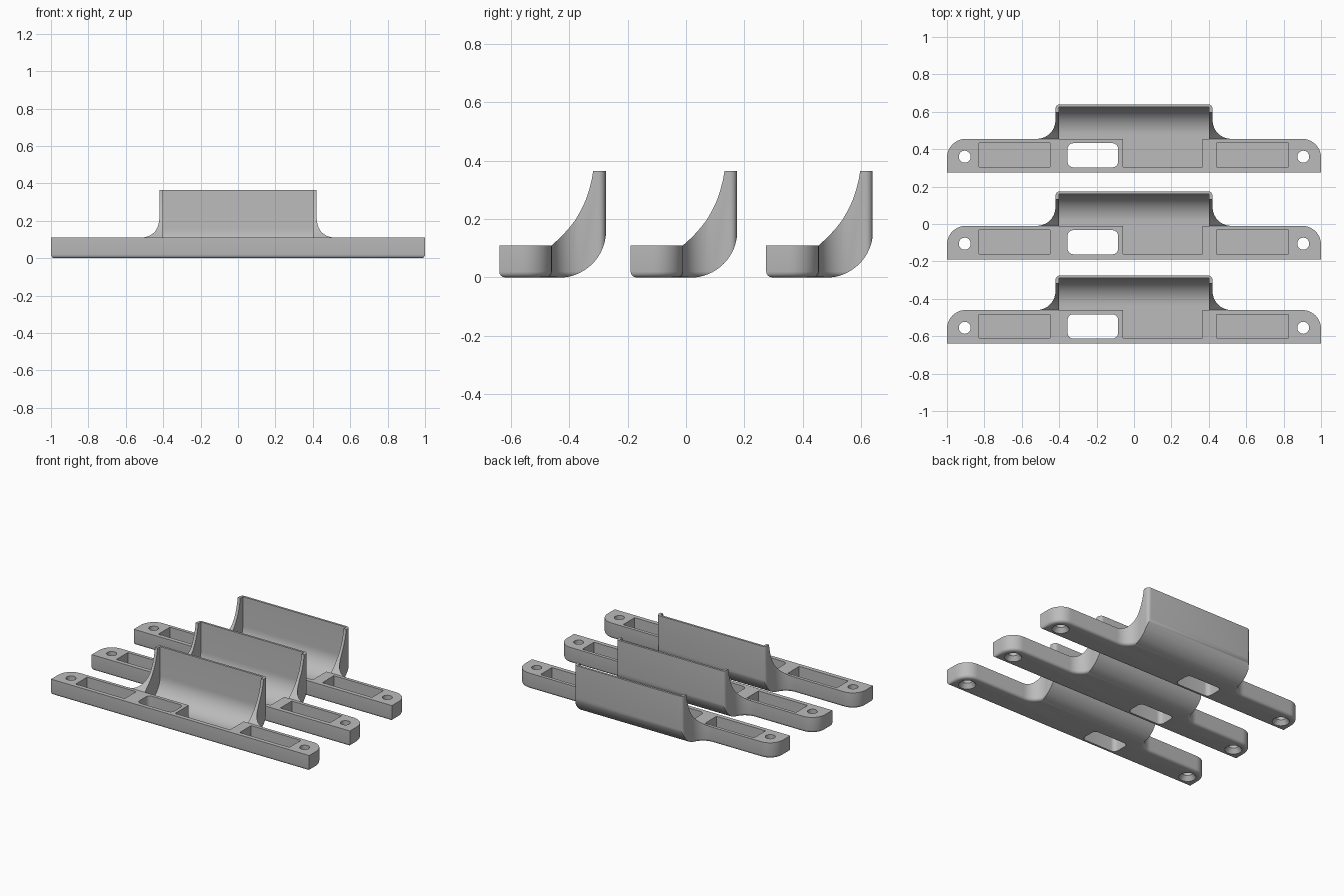
import bpy, bmesh, math
from mathutils import Vector

if "Cube" in bpy.data.objects:
    bpy.data.objects.remove(bpy.data.objects["Cube"])

grey = bpy.data.materials.new("plain_grey")
grey.diffuse_color = (0.5, 0.5, 0.5, 1)
grey.use_nodes = True
grey.node_tree.nodes["Principled BSDF"].inputs["Base Color"].default_value = grey.diffuse_color


def arc(cx, cy, r, a0, a1, n=10):
    return [(cx + r * math.cos(math.radians(a0 + (a1 - a0) * i / n)),
             cy + r * math.sin(math.radians(a0 + (a1 - a0) * i / n))) for i in range(n + 1)]


def prism(name, pts, axis, lo, hi, bottom_bevel=0):
    """Extrude a closed outline along z (points are x, y) or along x (points are y, z)."""
    bm = bmesh.new()
    place = (lambda p, t: (p[0], p[1], t)) if axis == 'z' else (lambda p, t: (t, p[0], p[1]))
    base = bm.faces.new([bm.verts.new(place(p, lo)) for p in pts])
    new = bmesh.ops.extrude_face_region(bm, geom=[base])['geom']
    shift = Vector((0, 0, hi - lo)) if axis == 'z' else Vector((hi - lo, 0, 0))
    bmesh.ops.translate(bm, vec=shift, verts=[g for g in new if isinstance(g, bmesh.types.BMVert)])
    bmesh.ops.recalc_face_normals(bm, faces=bm.faces)
    if bottom_bevel:
        edges = [e for e in bm.edges if all(abs(v.co.z - lo) < 1e-6 for v in e.verts)]
        bmesh.ops.bevel(bm, geom=edges, offset=bottom_bevel, segments=4, profile=0.5, affect='EDGES')
    return finish(name, bm)


def finish(name, bm):
    me = bpy.data.meshes.new(name)
    bm.to_mesh(me)
    bm.free()
    me.materials.append(grey)
    ob = bpy.data.objects.new(name, me)
    bpy.context.collection.objects.link(ob)
    return ob


def box(name, x0, x1, y0, y1, z0, z1):
    return prism(name, [(x0, y0), (x1, y0), (x1, y1), (x0, y1)], 'z', z0, z1)


def cone(name, x, y, z0, z1, r0, r1):
    bm = bmesh.new()
    bmesh.ops.create_cone(bm, cap_ends=True, segments=32, radius1=r0, radius2=r1, depth=z1 - z0)
    bmesh.ops.translate(bm, vec=(x, y, (z0 + z1) / 2), verts=bm.verts)
    return finish(name, bm)


# Plan outline: mounting bar, flared fillets and scoop
half = ([(1, 0)] + arc(0.9, 0.08, 0.1, 0, 90) + arc(0.52, 0.28, 0.1, 270, 180)
        + arc(0.395, 0.34, 0.025, 0, 90, 6))
plan = half + [(-x, y) for x, y in reversed(half)]
body = prism("latch_plate", plan, 'z', 0, 0.4, 0.02)

# Side profile: low bar, concave rising front, rounded back
side = ([(-0.05, -0.05), (0.205, -0.05)] + arc(0.205, 0.16, 0.161, 270, 360, 16)
        + [(0.366, 0.365), (0.322, 0.365), (0.317, 0.335), (0.308, 0.30), (0.296, 0.264),
           (0.28, 0.23), (0.261, 0.197), (0.24, 0.17), (0.212, 0.139), (0.18, 0.11), (-0.05, 0.11)])
cuts = [(prism("side_shape", side, 'x', -1.1, 1.1), 'INTERSECT')]

# Hollow of the scoop and the recess that opens into it
hollow = [(0.18, 0.015)] + arc(0.205, 0.16, 0.145, 270, 360, 16) + [(0.35, 0.5), (0.18, 0.5)]
cuts.append((prism("scoop_hollow", hollow, 'x', -0.4, 0.4), 'DIFFERENCE'))
cuts.append((box("bar_recess", -0.06, 0.365, 0.03, 0.2, 0.015, 0.3), 'DIFFERENCE'))

# Side pockets and the through window
cuts.append((box("left_pocket", -0.83, -0.45, 0.03, 0.157, 0.03, 0.3), 'DIFFERENCE'))
cuts.append((box("right_pocket", 0.44, 0.825, 0.03, 0.157, 0.03, 0.3), 'DIFFERENCE'))
r, x0, x1, y0, y1 = 0.03, -0.355, -0.085, 0.028, 0.157
window = (arc(x1 - r, y0 + r, r, -90, 0, 6) + arc(x1 - r, y1 - r, r, 0, 90, 6)
          + arc(x0 + r, y1 - r, r, 90, 180, 6) + arc(x0 + r, y0 + r, r, 180, 270, 6))
cuts.append((prism("window", window, 'z', -0.1, 0.3), 'DIFFERENCE'))

# Countersunk screw holes
for s in (-1, 1):
    cuts.append((cone("screw_hole", s * 0.905, 0.085, -0.1, 0.3, 0.032, 0.032), 'DIFFERENCE'))
    cuts.append((cone("countersink", s * 0.905, 0.085, -0.01, 0.03, 0.062, 0.032), 'DIFFERENCE'))

for cutter, op in cuts:
    m = body.modifiers.new(cutter.name, 'BOOLEAN')
    m.object, m.operation, m.solver = cutter, op, 'EXACT'
    cutter.hide_render = True

# Bake the cuts, then remove the helpers
bpy.context.view_layer.update()
mesh = bpy.data.meshes.new_from_object(body.evaluated_get(bpy.context.evaluated_depsgraph_get()))
body.modifiers.clear()
body.data = mesh
mesh.materials.clear()
mesh.materials.append(grey)
mesh.polygons.foreach_set("material_index", [0] * len(mesh.polygons))
for cutter, _ in cuts:
    bpy.data.objects.remove(cutter)
bpy.ops.object.select_all(action='DESELECT')
body.select_set(True)
bpy.context.view_layer.objects.active = body
bpy.ops.object.shade_smooth_by_angle(angle=math.radians(30))

# Three identical plates in a row
body.name = "front_latch_plate"
body.location.y = -0.64
for name, y in (("middle_latch_plate", -0.19), ("back_latch_plate", 0.275)):
    copy = bpy.data.objects.new(name, body.data)
    copy.location.y = y
    bpy.context.collection.objects.link(copy)
